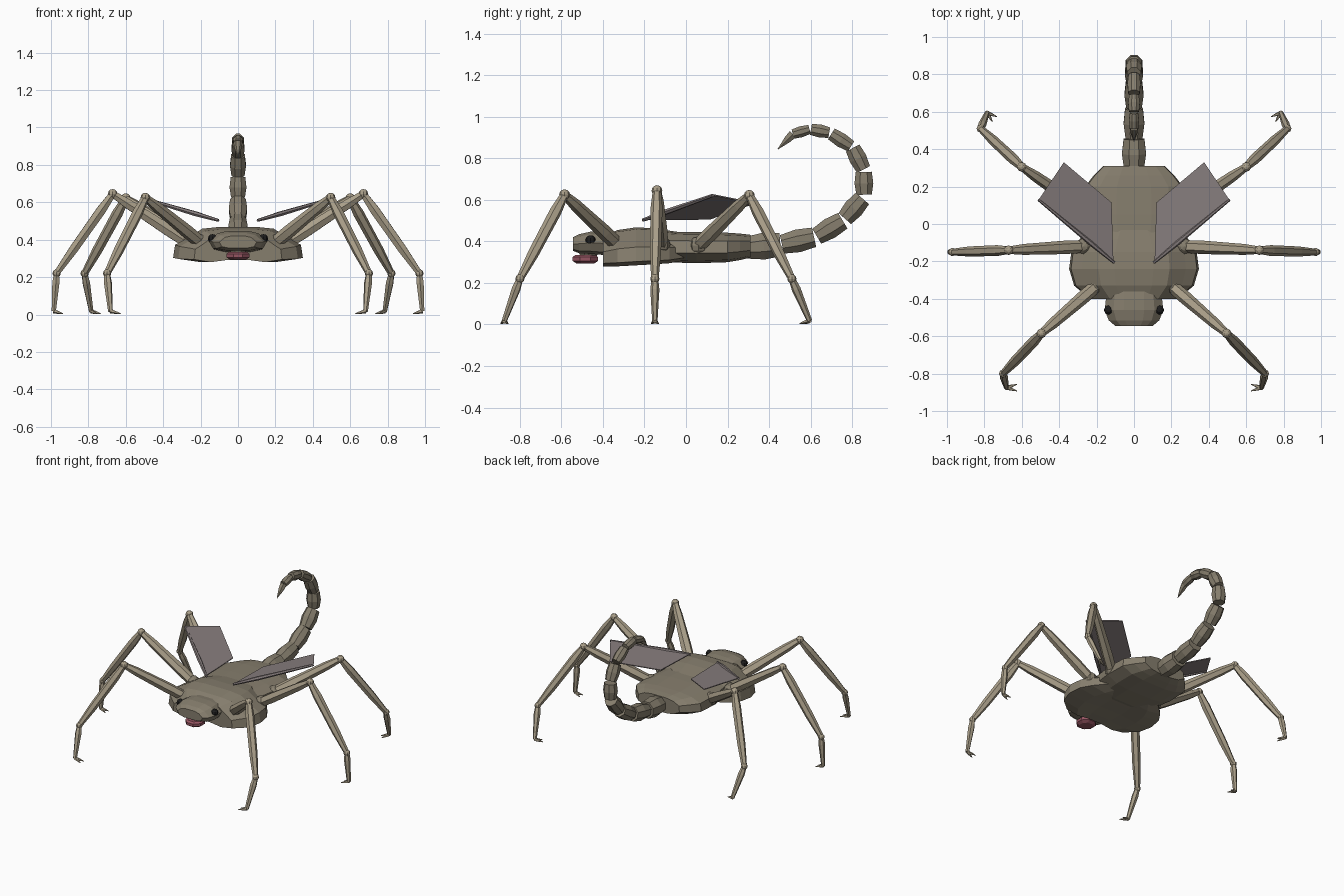
import bpy, bmesh
from math import cos, sin, pi
from mathutils import Vector

if "Cube" in bpy.data.objects:
    bpy.data.objects.remove(bpy.data.objects["Cube"])


def material(name, rgb):
    m = bpy.data.materials.new(name)
    m.diffuse_color = (*rgb, 1)
    m.use_nodes = True
    m.node_tree.nodes["Principled BSDF"].inputs["Base Color"].default_value = m.diffuse_color
    return m


SHELL = material("shell", (0.24, 0.21, 0.155))
LEG = material("leg", (0.40, 0.345, 0.25))
WING = material("wing", (0.24, 0.205, 0.205))
DARK = material("dark", (0.012, 0.012, 0.012))
PINK = material("pink", (0.30, 0.09, 0.12))


def rings_to_object(name, rings, mat):
    """Skin a list of equal-length point rings and cap both ends."""
    bm = bmesh.new()
    vs = [[bm.verts.new(p) for p in ring] for ring in rings]
    n = len(vs[0])
    for a, b in zip(vs, vs[1:]):
        for i in range(n):
            bm.faces.new((a[i], a[(i + 1) % n], b[(i + 1) % n], b[i]))
    bm.faces.new(vs[0])
    bm.faces.new(vs[-1])
    bmesh.ops.recalc_face_normals(bm, faces=bm.faces)
    me = bpy.data.meshes.new(name)
    bm.to_mesh(me)
    bm.free()
    me.materials.append(mat)
    ob = bpy.data.objects.new(name, me)
    bpy.context.collection.objects.link(ob)
    return ob


def body_loft(name, half_profile, sections):
    """Loft a mirrored profile (x, height 0..1) through (y, bottom, top, half width)."""
    prof = half_profile + [(-x, h) for x, h in reversed(half_profile)]
    rings = [[(x * w, y, lo + h * (hi - lo)) for x, h in prof]
             for y, lo, hi, w in sections]
    return rings_to_object(name, rings, SHELL)


def tube(name, p, q, radii, mat, n=6):
    """Faceted tube from p to q through (position 0..1, radius) stations."""
    p, q = Vector(p), Vector(q)
    rot = (q - p).to_track_quat('Z', 'X')
    rings = [[p.lerp(q, t) + rot @ Vector((r * cos(2 * pi * (i + .5) / n),
                                          r * sin(2 * pi * (i + .5) / n), 0))
              for i in range(n)] for t, r in radii]
    return rings_to_object(name, rings, mat)


def ball(name, p, r, mat):
    bpy.ops.mesh.primitive_uv_sphere_add(segments=8, ring_count=6, radius=r, location=p)
    ob = bpy.context.object
    ob.name = name
    ob.data.materials.append(mat)
    return ob


# Thorax: domed top, flaring to a low skirt
body_loft("thorax",
          [(.30, 1), (.55, .95), (.80, .66), (.97, .48), (1, .10), (.62, 0), (.25, .08)],
          [(-.40, .28, .425, .235), (-.33, .28, .455, .32), (-.24, .285, .468, .347),
           (-.15, .29, .463, .335), (-.08, .295, .452, .29), (.0, .31, .44, .20)])

# Abdomen: broad flattened shield
body_loft("abdomen",
          [(.35, 1), (.70, .92), (.97, .72), (1, .32), (.70, .08), (.35, 0)],
          [(-.20, .32, .43, .18), (-.10, .30, .445, .245), (.05, .295, .445, .268),
           (.20, .30, .442, .262), (.26, .31, .438, .215), (.31, .322, .432, .165)])

# Head
body_loft("head",
          [(.35, 1), (.70, .88), (1, .50), (.85, .12), (.45, 0)],
          [(-.545, .355, .42, .10), (-.515, .343, .435, .135), (-.46, .34, .447, .157),
           (-.40, .335, .447, .15), (-.34, .33, .44, .15)])

# Mouth and throat
tube("mouth", (0, -.485, .293), (0, -.485, .335),
     [(0, .045), (.3, .066), (.75, .066), (1, .052)], PINK, 8)
tube("throat", (0, -.475, .325), (0, -.465, .37), [(0, .04), (1, .06)], SHELL, 8)

# Tail segments: (start y, z), (end y, z), radius
tail = [((.295, .37), (.455, .385), .070), ((.462, .386), (.617, .42), .060),
        ((.63, .425), (.755, .50), .055), ((.765, .51), (.85, .607), .053),
        ((.858, .625), (.856, .735), .049), ((.855, .747), (.803, .85), .046),
        ((.795, .858), (.70, .918), .038), ((.69, .924), (.602, .94), .034),
        ((.595, .94), (.515, .917), .029)]
for i, (a, b, r) in enumerate(tail):
    tube(f"tail_segment_{i + 1}", (0, *a), (0, *b),
         [(0, r * .82), (.5, r), (1, r * .86)], SHELL, 8)
tube("tail_sting", (0, .515, .917), (0, .443, .845),
     [(0, .024), (.35, .02), (1, .002)], SHELL, 6)

# Leg joints: hip, knee, ankle, foot, toe
legs = {
    "front": [(.20, -.33, .385), (.495, -.585, .625), (.70, -.80, .22),
              (.682, -.875, .018), (.625, -.875, .004)],
    "middle": [(.27, -.12, .385), (.67, -.14, .645), (.97, -.15, .22),
               (.985, -.15, .018), (.935, -.15, .004)],
    "rear": [(.24, .06, .38), (.60, .305, .622), (.82, .51, .22),
             (.785, .595, .018), (.745, .56, .004)],
}

for side, s in (("right", 1), ("left", -1)):
    for part, pts in legs.items():
        hip, knee, ankle, foot, toe = [Vector((x * s, y, z)) for x, y, z in pts]
        name = f"{side}_{part}_"
        # Hip, thigh, shin and foot
        ball(name + "hip", hip, .045, SHELL)
        tube(name + "thigh", hip, knee, [(0, .034), (.25, .036), (.8, .029), (1, .02)], LEG)
        ball(name + "knee", knee, .026, LEG)
        tube(name + "shin", knee, ankle, [(0, .02), (.2, .029), (.7, .027), (1, .018)], LEG)
        ball(name + "ankle", ankle, .022, LEG)
        tube(name + "foot", ankle, foot, [(0, .016), (.25, .022), (1, .013)], LEG)
        # Pair of claws
        spread = (toe - foot).cross(Vector((0, 0, 1))).normalized() * .018
        for k in (1, -1):
            tube(name + "claw", foot, toe + spread * k,
                 [(0, .012), (.5, .008), (1, .002)], LEG, 5)

    # Eye
    ball(f"{side}_eye", (.136 * s, -.46, .405), .025, DARK)

    # Wing: thin tilted plate with a leading rib
    plan = [(.11, -.20), (.12, .115), (.375, .33), (.51, .13)]
    rings = [[(x * s, y, .505 + .3 * (x - .11) + dz) for x, y in plan] for dz in (-.003, .003)]
    rings_to_object(f"{side}_wing", rings, WING)
    tube(f"{side}_wing_rib", (.105 * s, -.207, .503), (.51 * s, .13, .622),
         [(0, .008), (.3, .014), (1, .008)], WING)
